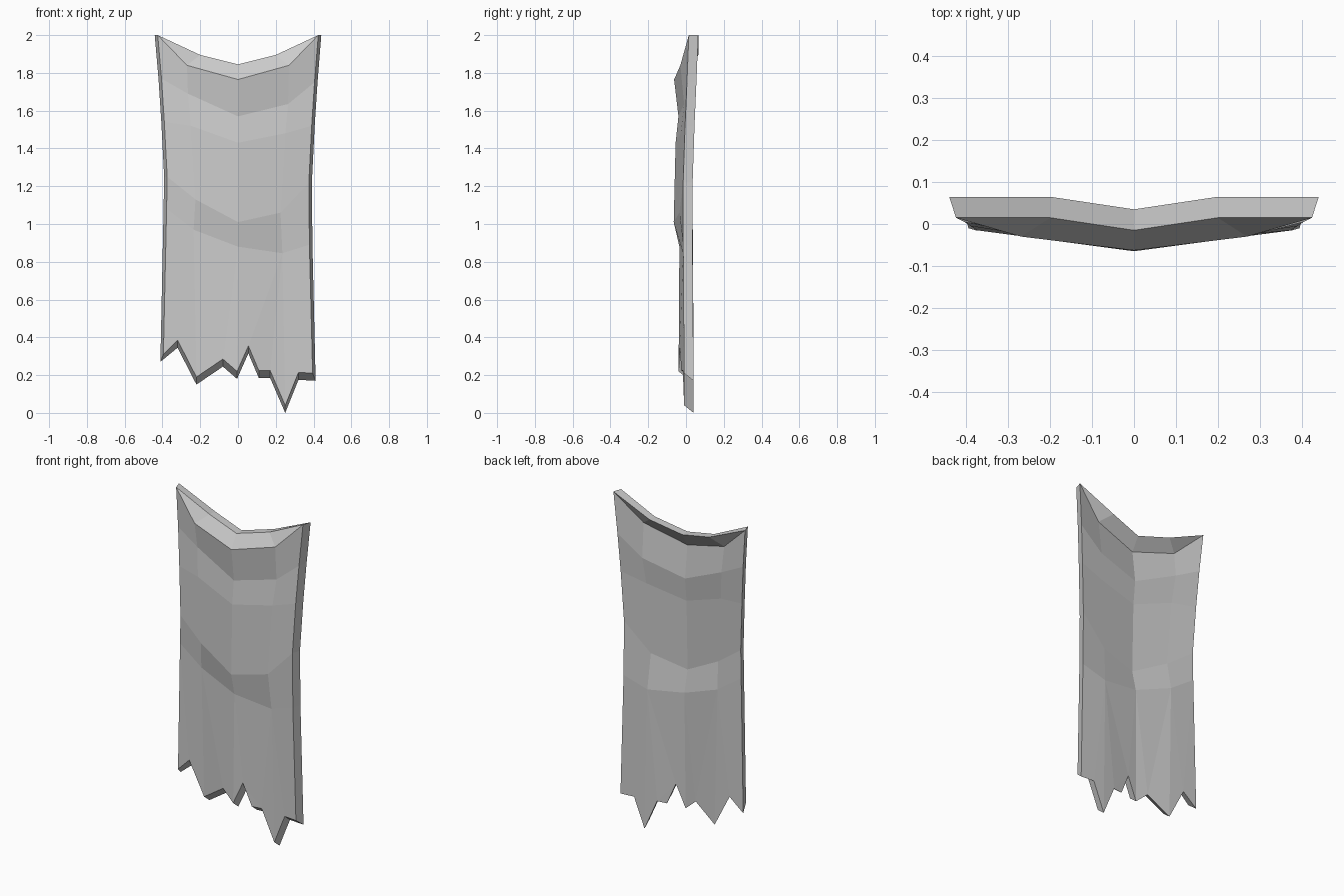
import bpy
import bmesh

default_cube = bpy.data.objects.get("Cube")
if default_cube:
    bpy.data.objects.remove(default_cube, do_unlink=True)


def make_material(name, colour):
    material = bpy.data.materials.new(name)
    material.use_nodes = True
    material.diffuse_color = colour
    material.node_tree.nodes["Principled BSDF"].inputs["Base Color"].default_value = colour
    return material


# Fold rows, top to bottom: edge and mid half widths,
# depth at (edge, mid, centre), heights from right to left
fold_rows = [
    (.425, .2, (.015, .015, -.015), (2, 1.895, 1.845, 1.895, 2)),
    (.425, .27, (.015, -.03, -.063), (2, 1.84, 1.765, 1.84, 2)),
    (.405, .265, (.005, -.01, -.04), (1.77, 1.69, 1.57, 1.635, 1.75)),
    (.39, .25, (-.005, -.027, -.055), (1.54, 1.52, 1.43, 1.48, 1.52)),
    (.375, .225, (-.015, -.035, -.065), (1.25, 1.13, 1.01, 1.06, 1.22)),
    (.378, .235, (-.015, -.015, -.035), (1.08, .97, .88, .845, .89)),
]

# Torn hem, one run of (x, z) points below each column of cloth
torn_hem = [
    [(-.395, .31), (-.32, .385), (-.22, .19)],
    [(-.22, .19), (-.08, .285), (-.005, .22)],
    [(-.005, .22), (.055, .355), (.11, .225), (.17, .225), (.25, .04)],
    [(.25, .04), (.32, .215), (.395, .21)],
]

THICKNESS = .05   # front to back
FLARE = .016      # the back sheet is slightly wider
HEM_DROP = .04    # and its hem hangs lower


def hem_depth(x):
    return -.01 - .03 * max(0, 1 - abs(x) / .22)


def add_sheet(bm, back):
    """Add one side of the cloth as a folded sheet."""
    shift = THICKNESS if back else 0
    flare = FLARE if back else 0
    drop = HEM_DROP if back else 0

    grid = []
    for edge, mid, (edge_y, mid_y, centre_y), heights in fold_rows:
        xs = (-edge - flare, -mid, 0, mid, edge + flare)
        ys = (edge_y, mid_y, centre_y, mid_y, edge_y)
        grid.append([bm.verts.new((x, y + shift, z))
                     for x, y, z in zip(xs, ys, heights)])

    for upper, lower in zip(grid, grid[1:]):
        for i in range(4):
            bm.faces.new((upper[i], lower[i], lower[i + 1], upper[i + 1]))

    outline = []
    for i, run in enumerate(torn_hem):
        hem = []
        for x, z in run:
            side = 0 if abs(x) < .39 else (flare if x > 0 else -flare)
            hem.append(bm.verts.new((x + side, hem_depth(x) + shift, z - drop)))
        bm.faces.new([grid[-1][i], *hem, grid[-1][i + 1]])
        # Neighbouring runs share their end point
        outline += hem if i == 0 else hem[1:]

    left_side = [row[-1] for row in reversed(grid)]
    right_side = [row[0] for row in grid[1:]]
    return outline + left_side + grid[0][-2::-1] + right_side


# Hanging cloth: front and back sheets joined around the rim
bm = bmesh.new()
front_rim = add_sheet(bm, False)
back_rim = add_sheet(bm, True)
count = len(front_rim)
for i in range(count):
    j = (i + 1) % count
    bm.faces.new((front_rim[i], back_rim[i], back_rim[j], front_rim[j]))

bmesh.ops.remove_doubles(bm, verts=bm.verts[:], dist=.0005)
bmesh.ops.triangulate(bm, faces=[f for f in bm.faces if len(f.verts) > 4])
bmesh.ops.recalc_face_normals(bm, faces=bm.faces[:])

mesh = bpy.data.meshes.new("torn_banner_cloth")
bm.to_mesh(mesh)
bm.free()
mesh.materials.append(make_material("plain_grey_cloth", (.6, .6, .6, 1)))
banner = bpy.data.objects.new("torn_banner_cloth", mesh)
bpy.context.collection.objects.link(banner)
